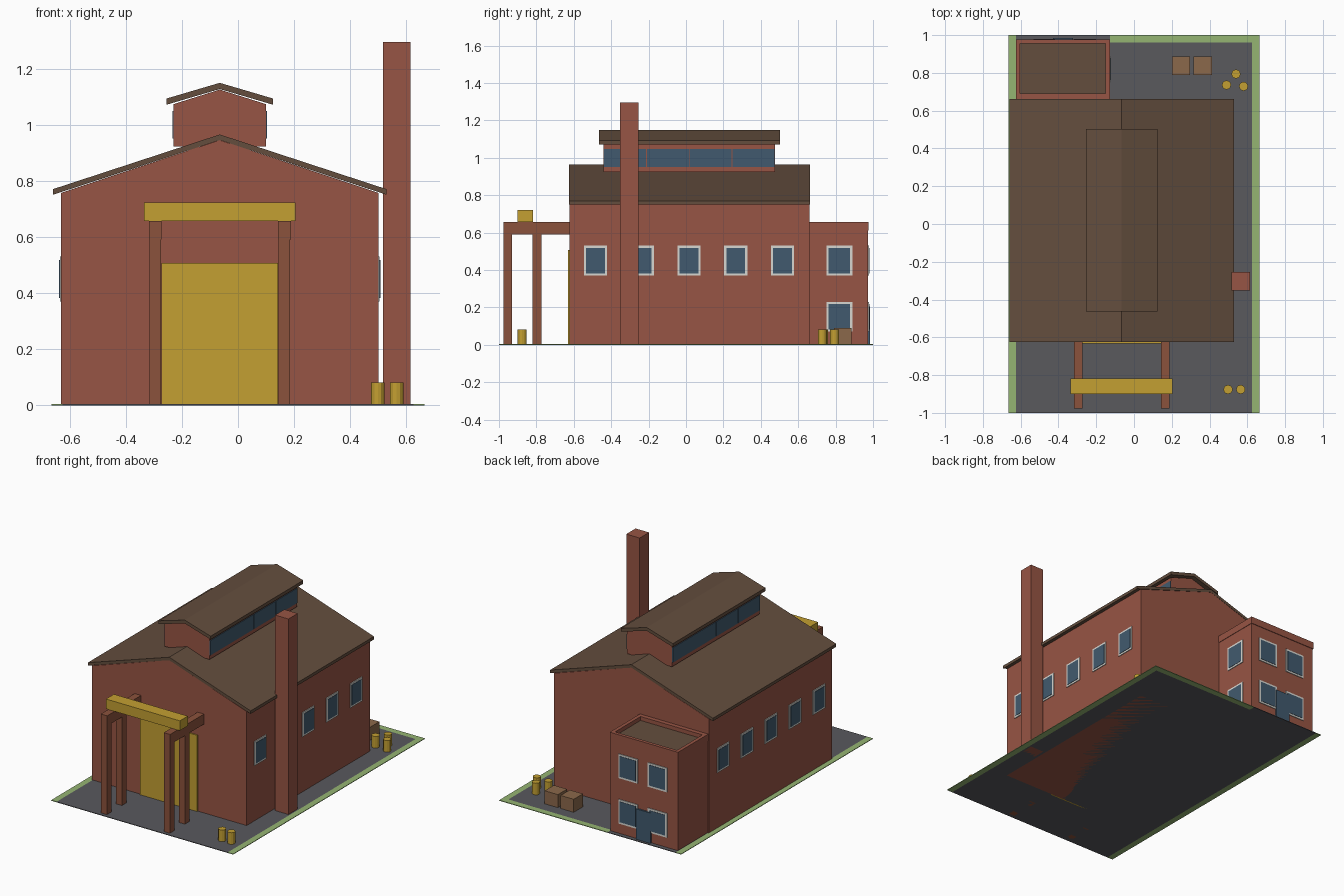
import bpy, bmesh

if "Cube" in bpy.data.objects:
    bpy.data.objects.remove(bpy.data.objects["Cube"])

def mat(name, *rgb):
    m = bpy.data.materials.new(name)
    m.diffuse_color = (*rgb, 1)
    m.use_nodes = True
    m.node_tree.nodes["Principled BSDF"].inputs["Base Color"].default_value = m.diffuse_color
    return m

BRICK = mat("brick", .31, .09, .058)
ROOF = mat("roof", .127, .076, .048)
YELLOW = mat("yellow", .55, .35, .032)
GLASS = mat("glass", .053, .102, .156)
TRIM = mat("trim", .68, .68, .64)
GRASS = mat("grass", .30, .46, .17)
ASPHALT = mat("asphalt", .10, .10, .11)
TIMBER = mat("timber", .26, .085, .045)
CRATE = mat("crate_wood", .26, .14, .07)

def finish(name, bm, m):
    bmesh.ops.recalc_face_normals(bm, faces=bm.faces)
    me = bpy.data.meshes.new(name)
    bm.to_mesh(me)
    bm.free()
    me.materials.append(m)
    ob = bpy.data.objects.new(name, me)
    bpy.context.collection.objects.link(ob)
    return ob

def box(name, x, y, z, m):
    bm = bmesh.new()
    bmesh.ops.create_cube(bm, size=1)
    for v in bm.verts:
        v.co = [r[0] if c < 0 else r[1] for c, r in zip(v.co, (x, y, z))]
    return finish(name, bm, m)

def prism(name, pts, y0, y1, m):
    # extrude an xz profile along y
    bm = bmesh.new()
    f = bm.faces.new([bm.verts.new((x, y0, z)) for x, z in pts])
    ext = bmesh.ops.extrude_face_region(bm, geom=[f])["geom"]
    bmesh.ops.translate(bm, vec=(0, y1 - y0, 0),
                        verts=[v for v in ext if isinstance(v, bmesh.types.BMVert)])
    return finish(name, bm, m)

CX = -0.065  # centre line of the hall

def gable(name, half, z0, eave, ridge, y0, y1):
    prism(name, [(CX - half, z0), (CX + half, z0), (CX + half, eave),
                 (CX, ridge), (CX - half, eave)], y0, y1, BRICK)

def gable_roof(name, half, eave, ridge, t, y0, y1):
    prism(name, [(CX - half, eave - t), (CX, ridge - t), (CX + half, eave - t),
                 (CX + half, eave), (CX, ridge), (CX - half, eave)], y0, y1, ROOF)

def window(name, axis, wall, side, c, zc, w, h):
    # frame and slightly prouder pane on a wall plane
    for part, b, d, m in (("_frame", 0, .005, TRIM), ("_pane", .012, .007, GLASS)):
        span = (c - w / 2 + b, c + w / 2 - b)
        depth = tuple(sorted((wall - side * .004, wall + side * d)))
        z = (zc - h / 2 + b, zc + h / 2 - b)
        if axis == "x":
            box(name + part, depth, span, z, m)
        else:
            box(name + part, span, depth, z, m)

# ground
box("yard", (-.625, .625), (-1, .96), (0, .004), ASPHALT)
box("annex_path", (-.625, -.127), (.96, 1), (0, .004), ASPHALT)
box("grass_left", (-.665, -.625), (-1, 1), (0, .004), GRASS)
box("grass_right", (.625, .665), (-1, 1), (0, .004), GRASS)
box("grass_back", (-.127, .625), (.96, 1), (0, .004), GRASS)

# main hall
gable("hall", .565, 0, .757, .945, -.624, .661)
gable_roof("hall_roof", .595, .77, .965, .02, -.625, .662)
box("main_door", (-.272, .143), (-.632, -.62), (0, .507), YELLOW)
for i in range(5):
    for side in (-1, 1):
        window("hall_window", "x", CX + side * .565, side, -.484 + i * .25, .45, .125, .16)

# roof monitor with glazed sides
gable("monitor", .165, .923, 1.073, 1.125, -.44, .475)
gable_roof("monitor_roof", .19, 1.093, 1.149, .022, -.464, .502)
for side in (-1, 1):
    x = CX + side * .165
    for i in range(4):
        y = -.438 + i * .2285
        box("monitor_glass", tuple(sorted((x - side * .004, x + side * .004))),
            (y, y + .2245), (.95, 1.048), GLASS)

# chimney
box("chimney", (.517, .615), (-.352, -.255), (0, 1.295), BRICK)

# annex with parapet
box("annex", (-.622, -.13), (.66, .973), (0, .61), BRICK)
box("annex_roof", (-.605, -.15), (.69, .955), (.605, .63), ROOF)
for n, x, y in (("left", (-.626, -.603), (.66, .977)), ("right", (-.151, -.127), (.66, .977)),
                ("front", (-.603, -.151), (.66, .69)), ("back", (-.603, -.151), (.955, .977))):
    box("parapet_" + n, x, y, (.61, .656), BRICK)
for z in (.45, .15):
    window("annex_side_window", "x", -.13, 1, .82, z, .14, .16)
    for x in (-.475, -.26):
        window("annex_back_window", "y", .973, 1, x, z, .14, .16)
box("annex_door", (-.428, -.322), (.965, .984), (0, .205), GLASS)

# gantry crane
for x in (-.295, .165):
    for y in (-.953, -.796):
        box("gantry_post", (x - .021, x + .021), (y - .024, y + .024), (0, .6), TIMBER)
    box("gantry_rail", (x - .023, x + .023), (-.977, -.62), (.59, .657), TIMBER)
box("crane_beam", (-.335, .205), (-.9, -.817), (.657, .722), YELLOW)

# barrels and crates
for x, y in ((.498, -.876), (.565, -.876), (.49, .736), (.58, .729), (.54, .794)):
    bm = bmesh.new()
    bmesh.ops.create_cone(bm, cap_ends=True, segments=12, radius1=.024, radius2=.024, depth=.08)
    bmesh.ops.translate(bm, vec=(x, y, .041), verts=bm.verts)
    finish("barrel", bm, YELLOW)
for x in (.2, .316):
    box("crate", (x, x + .096), (.79, .886), (.002, .09), CRATE)
